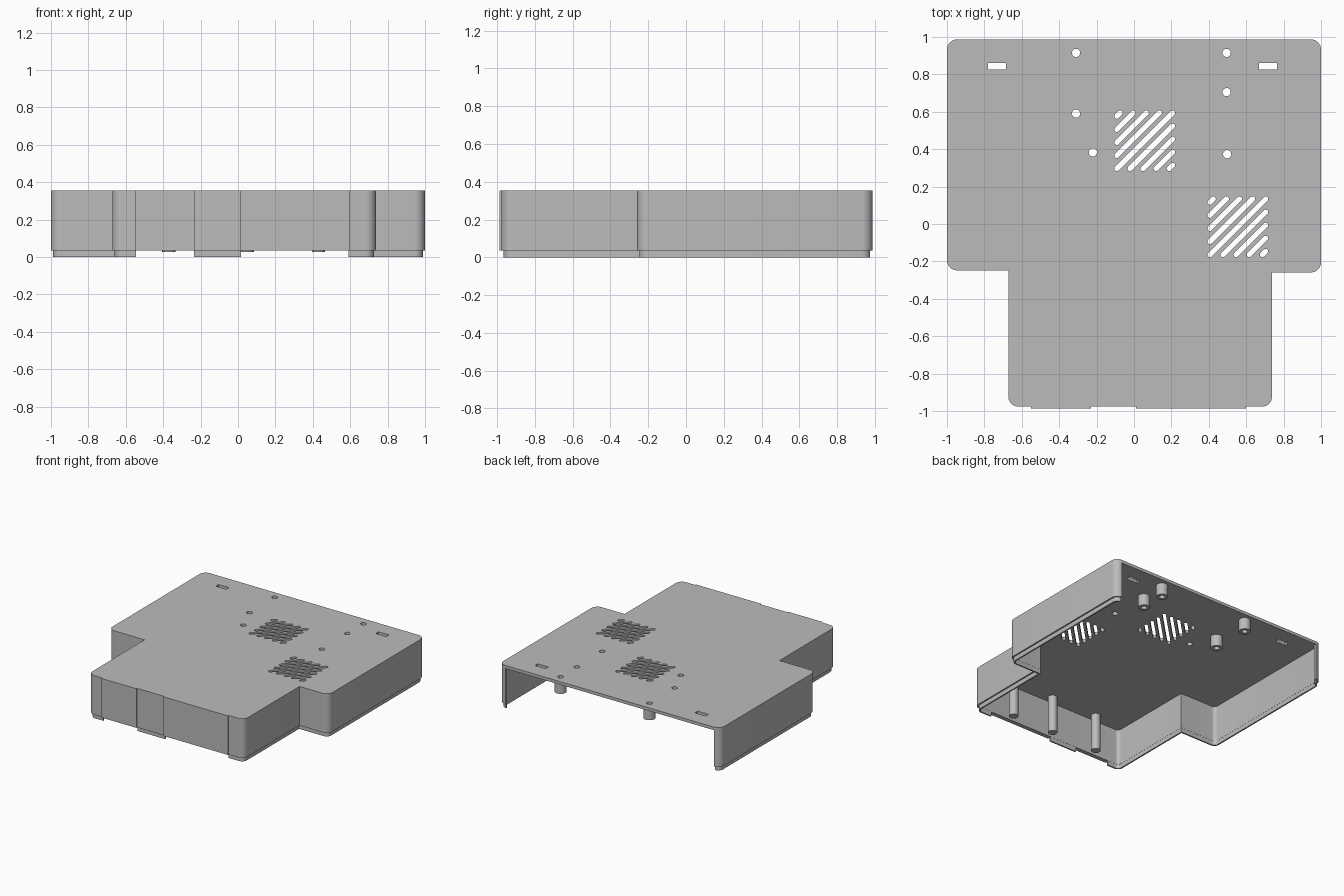
import bpy, bmesh, math
from mathutils import Vector

cube = bpy.data.objects.get("Cube")
if cube:
    bpy.data.objects.remove(cube, do_unlink=True)

grey = bpy.data.materials.new("plain grey")
grey.use_nodes = True
grey.diffuse_color = (0.5, 0.5, 0.5, 1)
grey.node_tree.nodes["Principled BSDF"].inputs["Base Color"].default_value = (0.5, 0.5, 0.5, 1)

TOP, PLATE, RIM = 0.355, 0.33, 0.035     # heights
BACK, FRONT = 0.987, -0.977
THICK, STEP = 0.025, 0.012               # wall thickness, lip setback
RADIUS = 0.055
CORNERS = [Vector(c) for c in (
    (1, BACK), (1, -0.259), (0.738, -0.259), (0.738, FRONT),
    (-0.672, FRONT), (-0.672, -0.248), (-1, -0.248), (-1, BACK))]


def outline(inset, first=0, last=8):
    """Clockwise case outline, set inwards, outer corners rounded."""
    pts = []
    for i in range(first, last):
        p = CORNERS[i]
        d1 = (p - CORNERS[i - 1]).normalized()
        d2 = (CORNERS[(i + 1) % 8] - p).normalized()
        q = p + inset * (Vector((d1.y, -d1.x)) + Vector((d2.y, -d2.x)))
        if d1.cross(d2) > 0:
            pts.append(q)
            continue
        r = RADIUS - inset
        centre = q - d1 * r + d2 * r
        for k in range(9):
            a = k / 8 * math.pi / 2
            pts.append(centre - d2 * r * math.cos(a) + d1 * r * math.sin(a))
    return pts


def add_prism(bm, pts, z0, z1):
    low = [bm.verts.new((p[0], p[1], z0)) for p in pts]
    high = [bm.verts.new((p[0], p[1], z1)) for p in pts]
    bm.faces.new(low)
    bm.faces.new(high[::-1])
    for i in range(len(pts)):
        bm.faces.new((low[i - 1], low[i], high[i], high[i - 1]))


def finish(name, bm):
    bmesh.ops.recalc_face_normals(bm, faces=bm.faces[:])
    mesh = bpy.data.meshes.new(name)
    bm.to_mesh(mesh)
    bm.free()
    mesh.materials.append(grey)
    obj = bpy.data.objects.new(name, mesh)
    bpy.context.collection.objects.link(obj)
    return obj


def smooth(obj):
    bpy.ops.object.select_all(action='DESELECT')
    obj.select_set(True)
    bpy.context.view_layer.objects.active = obj
    bpy.ops.object.shade_smooth_by_angle(angle=math.radians(30))


def prism(name, pts, z0, z1):
    bm = bmesh.new()
    add_prism(bm, pts, z0, z1)
    obj = finish(name, bm)
    smooth(obj)
    return obj


def rect(x0, x1, y0, y1):
    return [(x0, y0), (x1, y0), (x1, y1), (x0, y1)]


def capsule(a, b, r, n=8):
    """Round-ended slot from a to b; a circle when the points meet."""
    a, b = Vector(a), Vector(b)
    t = math.atan2(b.y - a.y, b.x - a.x)
    pts = []
    for c, start in ((b, t - math.pi / 2), (a, t + math.pi / 2)):
        count = n if a == b else n + 1
        for k in range(count):
            ang = start + math.pi * k / n
            pts.append(c + r * Vector((math.cos(ang), math.sin(ang))))
    return pts


def tube(name, x, y, r_in, r_out, z0, z1):
    bm = bmesh.new()
    profile = [bm.verts.new((x + r, y, z)) for r, z in
               ((r_in, z0), (r_out, z0), (r_out, z1), (r_in, z1))]
    edges = [bm.edges.new((profile[i - 1], profile[i])) for i in range(4)]
    bmesh.ops.spin(bm, geom=profile + edges, cent=(x, y, 0), axis=(0, 0, 1),
                   angle=math.tau, steps=24)
    bmesh.ops.remove_doubles(bm, verts=bm.verts[:], dist=0.0005)
    smooth(finish(name, bm))


# Cutter: screw holes, strap slots and two diagonal vent grilles
BOSSES = [(-0.31, 0.915), (0.495, 0.915), (0.495, 0.705), (-0.31, 0.59)]
SMALL = [(-0.22, 0.383), (0.498, 0.373)]
HOLE = 0.022
bm = bmesh.new()
cuts = [capsule(p, p, HOLE, 12) for p in BOSSES + SMALL]
cuts += [rect(x - 0.048, x + 0.048, 0.826, 0.862) for x in (-0.732, 0.716)]
half, slit = 0.149, 0.0135
for gx, gy in ((0.057, 0.445), (0.555, -0.015)):
    for k in range(-4, 5):
        c = k * 0.07
        lo, hi = max(-half, -half - c), min(half, half - c)
        cuts.append(capsule((gx + lo, gy + lo + c), (gx + hi, gy + hi + c), slit))
for pts in cuts:
    add_prism(bm, pts, PLATE - 0.05, TOP + 0.05)
cutter = finish("plate_cutter", bm)
cutter.hide_render = True

# Top plate with the openings cut through
plate = prism("top_plate", outline(0), PLATE, TOP)
mod = plate.modifiers.new("openings", 'BOOLEAN')
mod.operation, mod.solver, mod.object = 'DIFFERENCE', 'EXACT', cutter
bpy.context.view_layer.objects.active = plate
bpy.ops.object.modifier_apply(modifier=mod.name)
bpy.data.objects.remove(cutter, do_unlink=True)
smooth(plate)

# Side and front walls, open at the back
prism("outer_wall", outline(0) + outline(THICK)[::-1], RIM, PLATE)

# Raised front panels
for name, x0, x1 in (("front_panel_right", -0.55, -0.23), ("front_panel_left", 0.01, 0.6)):
    prism(name, rect(x0, x1, -0.987, FRONT + 0.01), RIM, TOP)

# Stepped lip under the walls, interrupted below the front panels
inner = THICK - 0.001


def lip_path(inset, side):
    y = FRONT + inset
    if side == "left":
        return outline(inset, 0, 4) + [(0.59, y)]
    return [(-0.545, y)] + outline(inset, 4, 8)


for side in ("left", "right"):
    prism("lip_" + side, lip_path(STEP, side) + lip_path(inner, side)[::-1], 0, RIM + 0.01)
prism("lip_middle", rect(-0.235, 0.015, FRONT + STEP, FRONT + inner), 0, RIM + 0.01)

# Hollow screw bosses under the plate
for i, (x, y) in enumerate(BOSSES):
    tube(f"screw_boss_{i + 1}", x, y, HOLE, 0.045, 0.235, PLATE + 0.005)

# Long support pins behind the front wall
for i, x in enumerate((-0.37, 0.05, 0.43)):
    prism(f"support_pin_{i + 1}", capsule((x, -0.885), (x, -0.885), 0.035, 12), 0.027, PLATE + 0.005)
